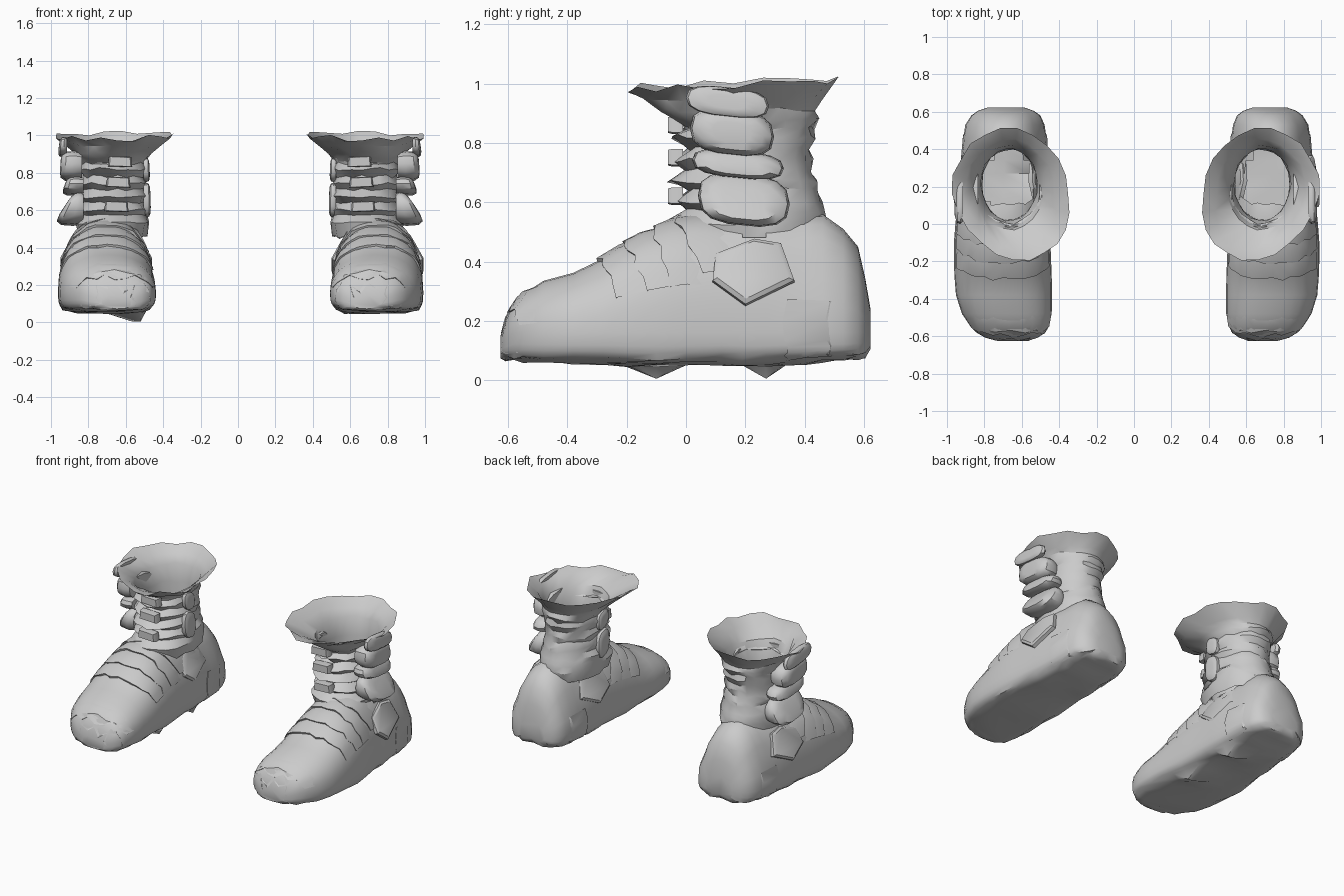
import bpy, bmesh, math, random
from mathutils import Vector

if "Cube" in bpy.data.objects:
    bpy.data.objects.remove(bpy.data.objects["Cube"])

grey = bpy.data.materials.new("worn grey leather")
grey.diffuse_color = (0.6, 0.6, 0.6, 1)
grey.use_nodes = True
grey.node_tree.nodes["Principled BSDF"].inputs["Base Color"].default_value = grey.diffuse_color

# foot sections: y, centre x, half width, bottom, top
FOOT = [(-.625, .655, .08, .08, .15), (-.608, .66, .14, .07, .21), (-.58, .663, .185, .065, .265),
        (-.55, .67, .208, .065, .29), (-.48, .685, .24, .06, .335), (-.38, .70, .257, .058, .362),
        (-.28, .705, .26, .055, .41), (-.20, .708, .26, .05, .465), (-.10, .71, .258, .045, .515),
        (0, .708, .252, .05, .55), (.12, .705, .243, .055, .56), (.19, .702, .24, .05, .56),
        (.27, .70, .236, .05, .56), (.34, .698, .23, .055, .56), (.40, .697, .227, .055, .56),
        (.46, .695, .222, .06, .56), (.53, .695, .212, .065, .51), (.58, .69, .185, .07, .45),
        (.605, .69, .15, .08, .34), (.622, .69, .10, .11, .24)]

# shaft rings: z, front y, back y, half width (outside up, over the rim, then down inside)
SHAFT = [(.46, -.04, .46, .18), (.53, -.07, .48, .195), (.57, .00, .47, .18), (.60, -.04, .46, .19),
         (.64, .01, .44, .165), (.67, -.06, .44, .18), (.71, .00, .42, .165), (.74, -.05, .43, .18),
         (.78, .01, .42, .165), (.82, -.05, .44, .18), (.85, .00, .43, .17), (.88, -.04, .45, .19),
         (.91, -.09, .44, .205), (.94, -.14, .455, .24), (1.0, -.19, .51, .31),
         (.965, -.14, .45, .245), (.91, -.03, .42, .19), (.80, .02, .405, .15),
         (.60, .02, .40, .148), (.45, .02, .40, .15)]
slim = 1.0      # width factor of the boot being built


def foot_point(y, a, grow=0.0):
    """Point on the foot surface at length y and angle a around it."""
    y = max(FOOT[0][0], min(FOOT[-1][0], y))
    for p, q in zip(FOOT, FOOT[1:]):
        if y <= q[0]:
            t = (y - p[0]) / (q[0] - p[0])
            _, cx, w, b, top = [u + (v - u) * t for u, v in zip(p, q)]
            break
    c, s = math.cos(a), math.sin(a)
    zm = min(.16, b + (top - b) * .5)
    w = w * slim + grow
    if s >= 0:
        heel = max(0, min(1, (y - .25) / .2))
        w *= 1 - .09 * heel * max(0, min(1, (s - .22) / .2))     # upper set in above the heel
        x, z = abs(c) ** (.88 + .12 * heel) * w, zm + (top + grow - zm) * s ** .9
    else:
        x, z = abs(c) ** .4 * w, zm - (zm - b + grow) * (-s) ** .6
    return Vector((cx + math.copysign(x, c), y, z))


def build(name, rings, side, closed=True, caps=(False, False), shift=0, angle=35):
    """Loft rings of points; side mirrors the part to the left or right boot."""
    bm = bmesh.new()
    rows = [[bm.verts.new((side * p[0] + shift, p[1], p[2])) for p in r] for r in rings]
    n = len(rows[0])
    for r, q in zip(rows, rows[1:]):
        for i in range(n if closed else n - 1):
            j = (i + 1) % n
            bm.faces.new((r[i], r[j], q[j], q[i]))
    if caps[0]:
        bm.faces.new(rows[0])
    if caps[1]:
        bm.faces.new(rows[-1])
    bmesh.ops.recalc_face_normals(bm, faces=bm.faces)
    if name.endswith("foot"):      # open the foot beneath the shaft
        hole = [f for f in bm.faces if f.normal.z > .3 and
                ((abs(f.calc_center_median().x - shift) - .68) / .155) ** 2 +
                ((f.calc_center_median().y - .2) / .21) ** 2 < 1]
        bmesh.ops.delete(bm, geom=hole, context='FACES')
    me = bpy.data.meshes.new(name)
    bm.to_mesh(me)
    bm.free()
    me.materials.append(grey)
    ob = bpy.data.objects.new(name, me)
    bpy.context.collection.objects.link(ob)
    bpy.ops.object.select_all(action='DESELECT')
    ob.select_set(True)
    bpy.context.view_layer.objects.active = ob
    bpy.ops.object.shade_smooth_by_angle(angle=math.radians(angle))
    return ob


def band(name, side, shift, y0, y1, a0, a1, sweep, lift, n=14):
    """Raised overlapping strip that follows the foot."""
    rings = []
    wave = [random.uniform(-.012, .012) for _ in range(n + 1)]
    for y, g in ((y0, -.004), (y0 - .006, lift), ((y0 + y1) / 2, lift * .8), (y1, -.002)):
        row = []
        for i in range(n + 1):
            a = math.radians(a0 + (a1 - a0) * i / n)
            h = g * max(.35, math.sin(a)) + random.uniform(-.003, .003) if g > 0 else g
            row.append(foot_point(y + wave[i] + sweep * (1 - max(0, math.sin(a))), a, h))
        rings.append(row)
    build(name, rings, side, closed=False, shift=shift, angle=30)


def pillow(name, side, shift, y, z, hy, hz, x_in, x_top, x_bot):
    """Soft pouch on the shaft, bulging sideways from x_in."""
    rings = []
    for d, k in ((0, .9), (.35, 1), (.75, .95), (.95, .75), (1, .45)):
        row = []
        for i in range(14):
            a = math.tau * i / 14
            u = math.copysign(abs(math.cos(a)) ** .7, math.cos(a)) * k
            v = math.copysign(abs(math.sin(a)) ** .75, math.sin(a)) * k
            x_out = x_bot + (x_top - x_bot) * (v + 1) / 2
            row.append((x_in + (x_out - x_in) * d, y + u * hy, z + v * hz - u * .015))
        rings.append(row)
    build(name, rings, side, caps=(True, True), shift=shift, angle=40)


def plate(name, side, shift, outline, thick):
    """Bevelled slab from an outline; thick is the outward offset vector."""
    pts = [Vector(p) for p in outline]
    mid = sum(pts, Vector()) / len(pts)
    off = Vector(thick)
    build(name, [pts, [p + off * .7 for p in pts], [mid + (p - mid) * .88 + off for p in pts]],
          side, caps=(True, True), shift=shift)


for label, side, foot_shift, shaft_shift in (("left", -1, .005, .01), ("right", 1, .036, .009)):
    random.seed(4)
    slim = 1 if side < 0 else .95
    # foot and sole, with two small worn lumps under the left sole
    rings = []
    for s in FOOT:
        row = []
        for i in range(28):
            a = math.tau * i / 28
            p = foot_point(s[0], a)
            if math.sin(a) < -.5:
                p.z += random.uniform(-.008, .008)
            if side < 0 and i in (19, 20) and s[0] in (-.10, .27):
                p.z = .005
            row.append(p)
        rings.append(row)
    build(label + "_foot", rings, side, caps=(True, True), shift=foot_shift, angle=40)

    # crumpled shaft with flared collar and lining
    rings = []
    for k, (z, yf, yb, w) in enumerate(SHAFT):
        row = []
        for i in range(22):
            a = math.tau * i / 22
            j = 1 + random.uniform(-.03, .03)
            x, y = w * math.cos(a) * j, (yb - yf) / 2 * math.sin(a) * j
            skew = -.07 * max(0, -math.sin(a)) if 12 < k < 16 else 0   # collar tip points inward
            dz = random.uniform(-.009, .009)
            if k == 14:        # rim dips at the front and peaks at the back
                dz = random.uniform(-.018, .018) + .015 * math.sin(a)
            row.append((.677 + x + skew, (yf + yb) / 2 + y, z + dz))
        rings.append(row)
    build(label + "_shaft", rings, side, shift=shaft_shift, angle=32)

    # overlapping instep bands, ankle wrap, toe cap, toe bumper, heel counter
    for i, y in enumerate((-.29, -.20, -.11)):
        band(f"{label}_instep_band_{i + 1}", side, foot_shift, y, y + .11, 22, 158, .11, .013)
    band(label + "_ankle_wrap", side, foot_shift, -.03, .10, 28, 152, .16, .014)
    band(label + "_toe_cap", side, foot_shift, -.59, -.5, 10, 170, .05, .011, 10)
    band(label + "_toe_bumper", side, foot_shift, -.612, -.54, -35, 215, .0, .008, 12)
    for nm, a0, a1 in (("outer", -45, 14), ("inner", 166, 225)):
        band(f"{label}_heel_guard_{nm}", side, foot_shift, .34, .615, a0, a1, 0, .012, 6)

    # outer pouches with flaps
    pillow(label + "_upper_pouch", side, shaft_shift, .155, .835, .142, .078, .845, .955, .965)
    pillow(label + "_upper_flap", side, shaft_shift, .14, .938, .14, .05, .925, .96, .975)
    pillow(label + "_lower_pouch", side, shaft_shift, .195, .608, .155, .088, .835, .885, 1.0)
    pillow(label + "_lower_flap", side, shaft_shift, .175, .728, .155, .047, .835, .92, .955)

    # hanging strap end on the ankle
    flap = [(.88, .10, .42), (.85, .23, .47), (.855, .32, .455), (.90, .365, .33),
            (.93, .20, .25), (.93, .09, .33)]
    plate(label + "_ankle_flap", side, foot_shift, flap, (.03, 0, .01))
    plate(label + "_inner_ankle_flap", side, foot_shift,
          [(1.42 - x, y, z) for x, y, z in flap], (-.03, 0, .01))

    # narrow pads on the inner side of the shaft
    pillow(label + "_inner_lower_pad", side, shaft_shift, .17, .655, .06, .09, .515, .48, .475)
    pillow(label + "_inner_upper_pad", side, shaft_shift, .17, .815, .055, .06, .515, .485, .48)

    # front buckles
    for i, z in enumerate((.62, .75, .86)):
        c = .66 - .01 * i
        plate(f"{label}_buckle_{i + 1}", side, shaft_shift,
              [(c - .065, -.01, z - .03), (c + .065, -.01, z - .025),
               (c + .06, -.01, z + .03), (c - .06, -.01, z + .025)], (0, -.05, 0))
